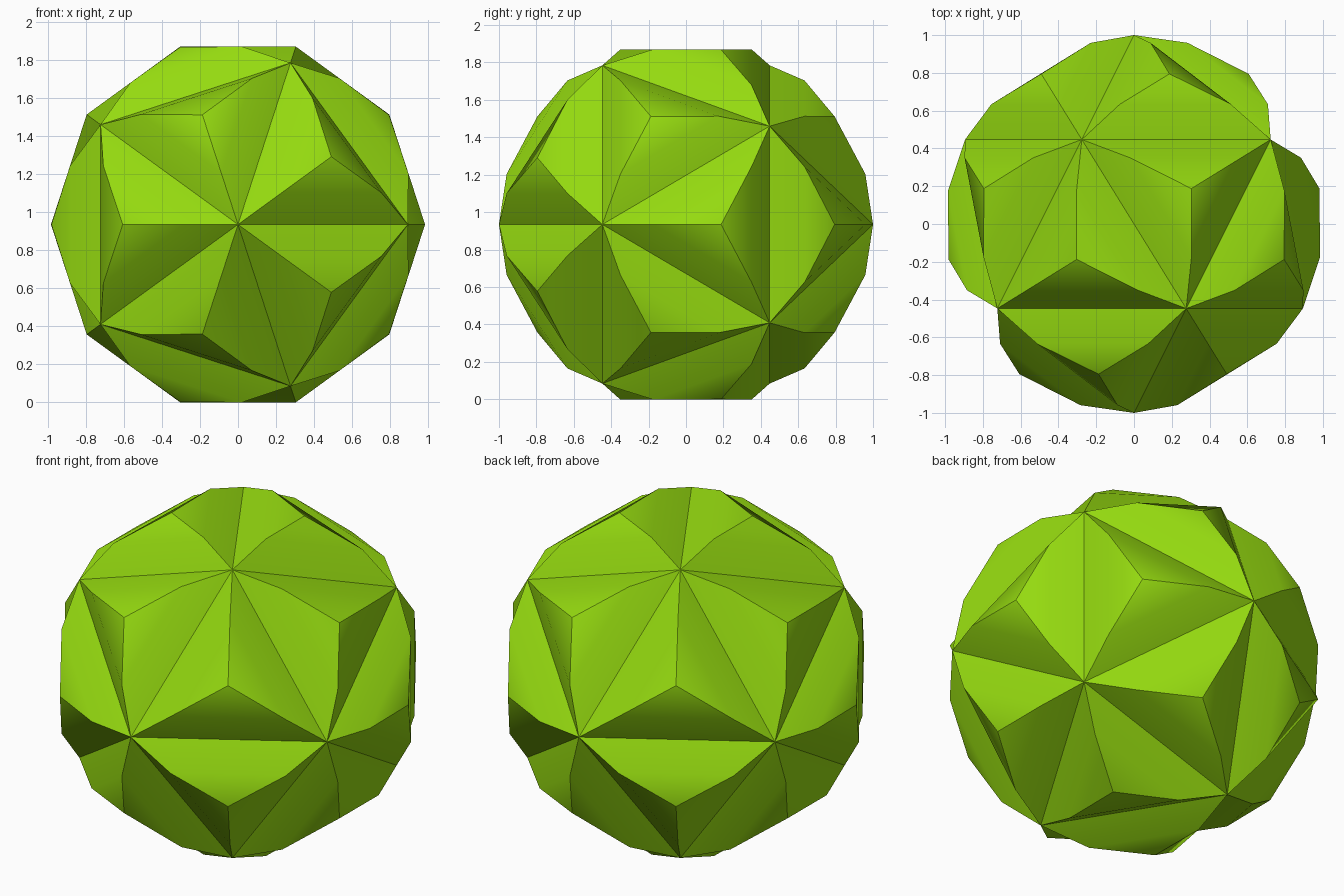
import bpy, bmesh
from math import radians
from mathutils import Matrix

if "Cube" in bpy.data.objects:
    bpy.data.objects.remove(bpy.data.objects["Cube"])

HALF_HEIGHT = 0.934

# Base icosahedron with its pole axis turned to face the front
base = bmesh.new()
bmesh.ops.create_icosphere(base, subdivisions=1, radius=1.0,
                           matrix=Matrix.Rotation(radians(90), 4, 'X'))

# Raised, rounded three-sided pyramid on every icosahedron face
bm = bmesh.new()
corner = {v: bm.verts.new(v.co) for v in base.verts}
for f in base.faces:
    ring = [l.vert for l in f.loops]
    centre = f.calc_center_median()
    apex = bm.verts.new(centre.normalized())
    ridge = [bm.verts.new((v.co + centre).normalized()) for v in ring]
    for i in range(3):
        j = (i + 1) % 3
        bm.faces.new((corner[ring[i]], corner[ring[j]], ridge[j], ridge[i]))
        bm.faces.new((ridge[i], ridge[j], apex))
base.free()
bmesh.ops.recalc_face_normals(bm, faces=bm.faces)
bmesh.ops.translate(bm, verts=bm.verts, vec=(0, 0, HALF_HEIGHT))

mesh = bpy.data.meshes.new("faceted_ball")
bm.to_mesh(mesh)
bm.free()
ball = bpy.data.objects.new("faceted_ball", mesh)
bpy.context.collection.objects.link(ball)

# Green finish
green = bpy.data.materials.new("green")
green.diffuse_color = (0.30, 0.70, 0.005, 1)
green.use_nodes = True
green.node_tree.nodes["Principled BSDF"].inputs["Base Color"].default_value = green.diffuse_color
mesh.materials.append(green)

# Soft shading across each pyramid side, sharp ridges and grooves
bpy.context.view_layer.objects.active = ball
ball.select_set(True)
bpy.ops.object.shade_smooth_by_angle(angle=radians(30))
